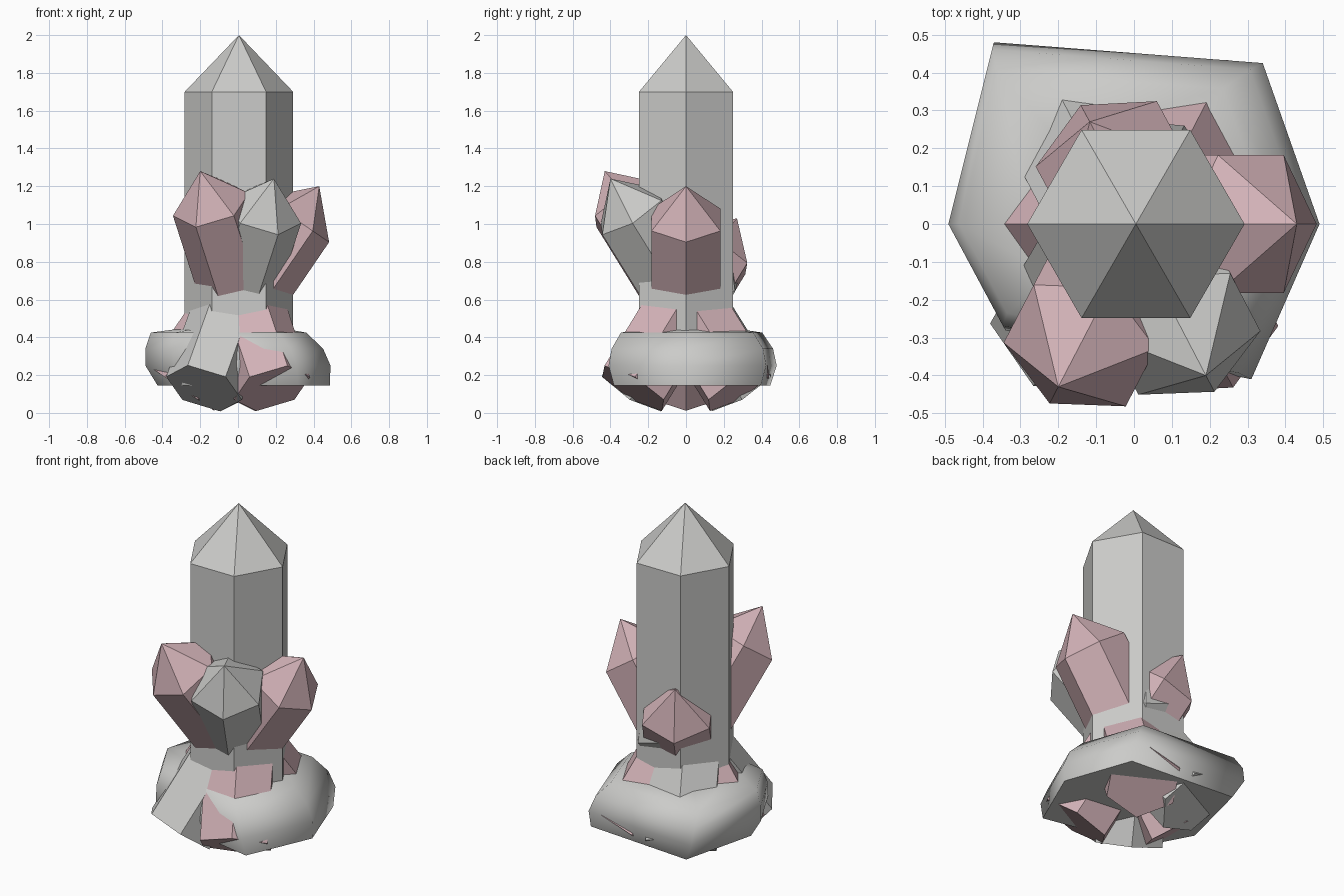
import bpy
import bmesh
from math import cos, sin, pi
from mathutils import Vector

cube = bpy.data.objects.get("Cube")
if cube:
    bpy.data.objects.remove(cube, do_unlink=True)


def make_material(name, color):
    mat = bpy.data.materials.new(name)
    mat.use_nodes = True
    mat.diffuse_color = (*color, 1)
    mat.node_tree.nodes["Principled BSDF"].inputs["Base Color"].default_value = (*color, 1)
    return mat


GREY = make_material("pale_grey", (0.60, 0.60, 0.585))
PINK = make_material("dusty_pink", (0.64, 0.44, 0.47))


def finish(name, bm, mat):
    bmesh.ops.recalc_face_normals(bm, faces=bm.faces)
    mesh = bpy.data.meshes.new(name)
    bm.to_mesh(mesh)
    bm.free()
    mesh.materials.append(mat)
    obj = bpy.data.objects.new(name, mesh)
    bpy.context.collection.objects.link(obj)
    return obj


def bridge(bm, low, high):
    n = len(low)
    return [bm.faces.new((low[i], low[(i + 1) % n], high[(i + 1) % n], high[i]))
            for i in range(n)]


def crystal(name, mat, cap, tip, radius, point):
    """Six-sided prism from the cap centre, ending in a pyramid at the tip."""
    cap, tip = Vector(cap), Vector(tip)
    axis = (tip - cap).normalized()
    # one prism edge faces the way the crystal leans
    side = axis.cross(Vector((0, 0, 1)))
    side = side.normalized() if side.length > 0.01 else Vector((0, 1, 0))
    lean = side.cross(axis)
    bm = bmesh.new()
    rings = []
    for centre in (cap, tip - axis * point):
        rings.append([bm.verts.new(centre + radius * (lean * cos(i * pi / 3) + side * sin(i * pi / 3)))
                      for i in range(6)])
    bridge(bm, *rings)
    bm.faces.new(rings[0])
    apex = bm.verts.new(tip)
    for i in range(6):
        bm.faces.new((rings[1][i], rings[1][(i + 1) % 6], apex))
    return finish(name, bm, mat)


# Tall central crystal
crystal("main_crystal", GREY, (0.005, 0, 0.2), (0.005, 0, 2), 0.287, 0.3)

# Leaning crystals that cross inside the base
for name, mat, cap, tip in (
    ("left_crystal", PINK, (-0.30, 0, 0.13), (0.43, 0, 1.20)),
    ("front_left_crystal", GREY, (-0.17, 0.29, 0.13), (0.19, -0.40, 1.24)),
    ("front_right_crystal", PINK, (0.17, 0.28, 0.13), (-0.20, -0.43, 1.28)),
    ("back_right_crystal", PINK, (0.18, -0.28, 0.13), (-0.117, 0.27, 1.03)),
    ("back_left_crystal", GREY, (-0.18, -0.28, 0.13), (0.11, 0.22, 0.94)),
):
    crystal(name, mat, cap, tip, 0.21, 0.215)

# Irregular rounded rock: outline stacked at several heights
outline = [(0.49, 0), (0.34, 0.425), (-0.37, 0.48), (-0.49, 0), (-0.34, -0.28), (0.31, -0.41)]
levels = [(0.145, 0.93, 0.03), (0.25, 1, 0), (0.34, 0.96, -0.02), (0.425, 0.84, -0.05), (0.45, 0.5, -0.03)]
bm = bmesh.new()
rings = [[bm.verts.new((x * s + dx, y * s, z)) for x, y in outline] for z, s, dx in levels]
for low, high in zip(rings, rings[1:]):
    for face in bridge(bm, low, high):
        face.smooth = True
bm.faces.new(rings[-1]).smooth = True
bm.faces.new(rings[0])
for edge in bm.edges:
    if all(v in rings[0] for v in edge.verts):
        edge.smooth = False
finish("base_rock", bm, GREY)
